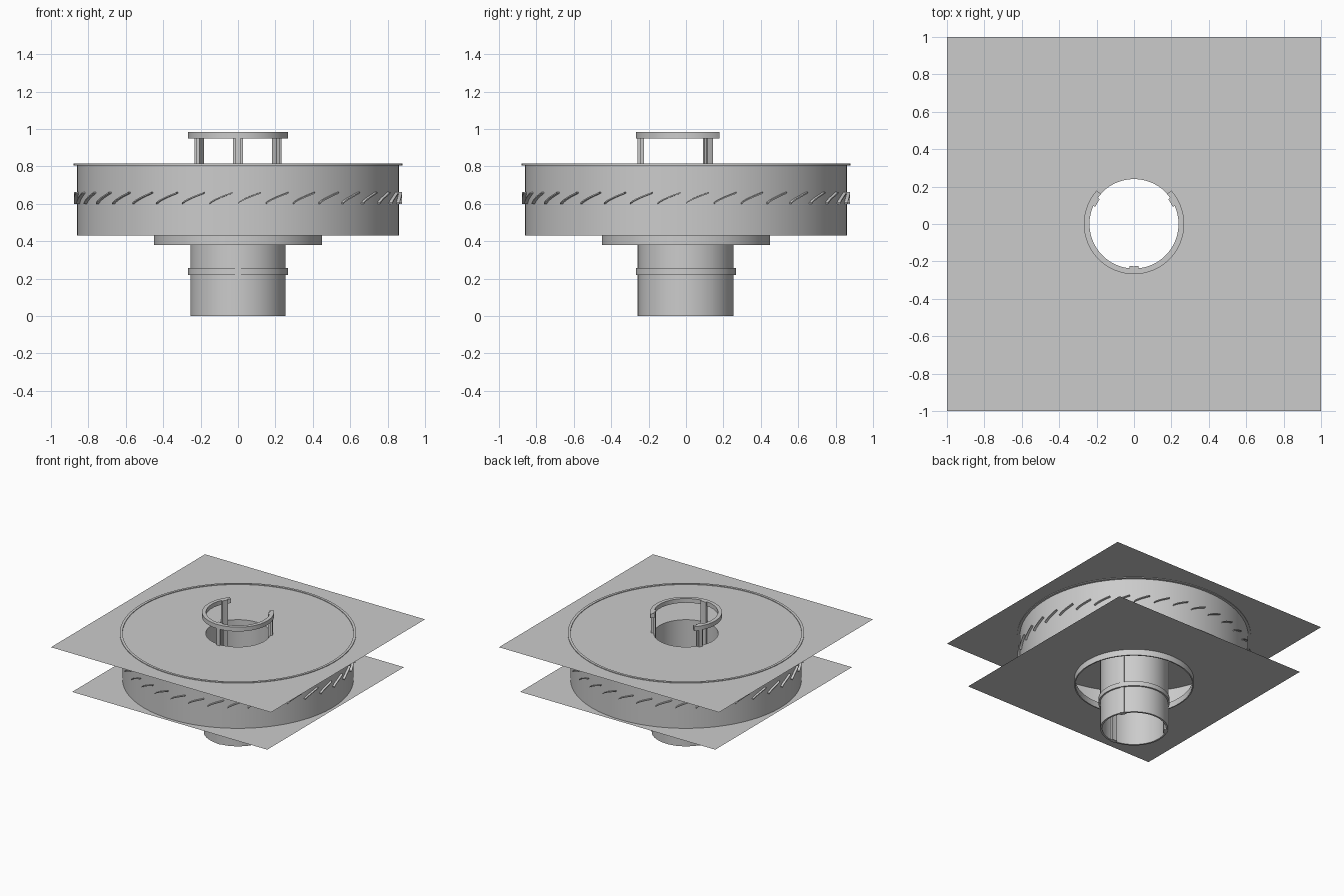
import bpy, bmesh
from math import sin, cos, radians, pi

if "Cube" in bpy.data.objects:
    bpy.data.objects.remove(bpy.data.objects["Cube"])


def finish(bm, name, smooth=True):
    bmesh.ops.recalc_face_normals(bm, faces=bm.faces)
    me = bpy.data.meshes.new(name)
    bm.to_mesh(me)
    bm.free()
    ob = bpy.data.objects.new(name, me)
    bpy.context.collection.objects.link(ob)
    if smooth:
        bpy.ops.object.select_all(action='DESELECT')
        ob.select_set(True)
        bpy.context.view_layer.objects.active = ob
        bpy.ops.object.shade_smooth_by_angle(angle=radians(30))
    return ob


def ring(name, r0, r1, z0, z1, a0=0, a1=360, n=96):
    """Rectangular section swept around z, full or partial."""
    bm = bmesh.new()
    full = a1 - a0 >= 360
    rows = []
    for i in range(n if full else n + 1):
        a = radians(a0 + (a1 - a0) * i / n)
        rows.append([bm.verts.new((r * cos(a), r * sin(a), z))
                     for r, z in ((r0, z0), (r1, z0), (r1, z1), (r0, z1))])
    for i in range(n):
        p, q = rows[i], rows[(i + 1) % len(rows)]
        for k in range(4):
            bm.faces.new((p[k], p[(k + 1) % 4], q[(k + 1) % 4], q[k]))
    if not full:
        bm.faces.new(rows[0])
        bm.faces.new(rows[-1])
    return finish(bm, name)


def plate(name, half, hole, z, n=96):
    """Thin square sheet with a round hole."""
    bm = bmesh.new()
    inner, outer = [], []
    for i in range(n):
        a = 2 * pi * i / n
        c, s = cos(a), sin(a)
        m = half / max(abs(c), abs(s))
        inner.append(bm.verts.new((hole * c, hole * s, z)))
        outer.append(bm.verts.new((m * c, m * s, z)))
    for i in range(n):
        j = (i + 1) % n
        bm.faces.new((inner[i], outer[i], outer[j], inner[j]))
    return finish(bm, name, False)


# square sheets
plate("upper_sheet", 1.0, 0.24, 0.81)
plate("lower_sheet", 0.887, 0.445, 0.43)

# drum wall and rims
ring("drum_wall", 0.852, 0.86, 0.43, 0.81, n=128)
ring("drum_flange", 0.86, 0.88, 0.805, 0.815, n=128)
ring("lower_collar", 0.44, 0.45, 0.38, 0.43)

# central tube with its clamp rings
ring("central_tube", 0.24, 0.255, 0.0, 0.81)
ring("middle_clamp_ring", 0.25, 0.268, 0.22, 0.258)
ring("top_open_ring", 0.238, 0.268, 0.95, 0.985, 138, 402)

# three vertical posts
for i, deg in enumerate((30, 150, 270)):
    w = 6
    ring(f"post_{i + 1}", 0.226, 0.245, 0.0, 0.985, deg - w, deg + w, n=4)
    ring(f"post_rib_{i + 1}", 0.245, 0.26, 0.0, 0.985, deg - 3.5, deg + 3.5, n=4)

# slanted curved vent blades around the drum
bm = bmesh.new()
COUNT, STEPS = 36, 5
for b in range(COUNT):
    rows = []
    for k in range(STEPS + 1):
        t = k / STEPS
        a = radians(b * 360 / COUNT + 8.0 * t ** 1.3)
        z = 0.6 + 0.055 * t
        rows.append([bm.verts.new((r * cos(a), r * sin(a), z + dz))
                     for r, dz in ((0.85, 0), (0.878, 0), (0.878, 0.007), (0.85, 0.007))])
    for p, q in zip(rows, rows[1:]):
        for k in range(4):
            bm.faces.new((p[k], p[(k + 1) % 4], q[(k + 1) % 4], q[k]))
    bm.faces.new(rows[0])
    bm.faces.new(rows[-1])
finish(bm, "vent_blades")
